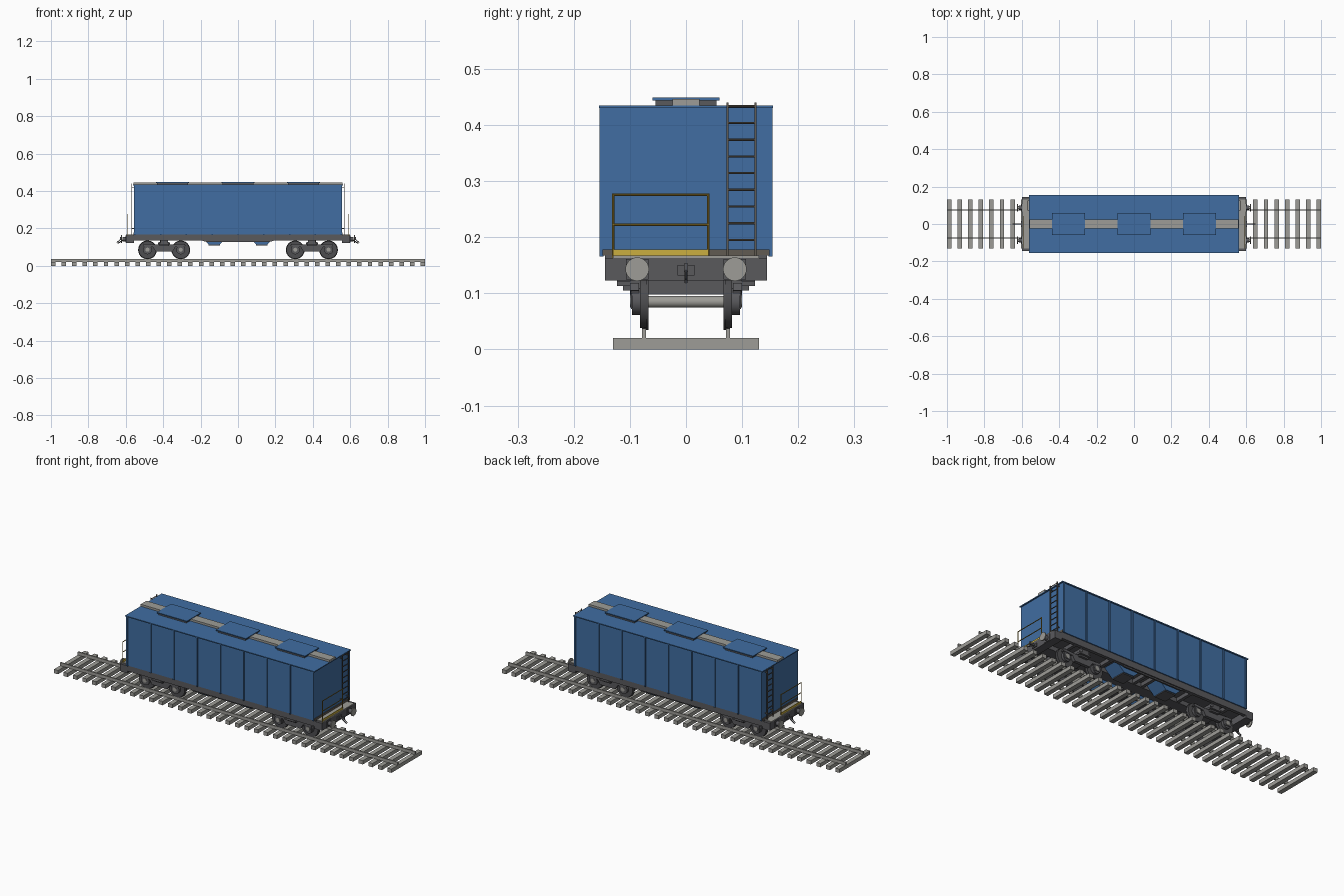
import bpy, bmesh, math
from mathutils import Matrix, Vector

if "Cube" in bpy.data.objects:
    bpy.data.objects.remove(bpy.data.objects["Cube"])


def material(name, rgb):
    m = bpy.data.materials.new(name)
    m.diffuse_color = (*rgb, 1)
    m.use_nodes = True
    m.node_tree.nodes["Principled BSDF"].inputs["Base Color"].default_value = m.diffuse_color
    return m


BLUE = material("wagon blue", (0.052, 0.155, 0.36))
DARK = material("dark frame grey", (0.10, 0.10, 0.108))
STEEL = material("pale grey", (0.34, 0.335, 0.31))
YELLOW = material("safety yellow", (0.60, 0.43, 0.05))
GOLD = material("rail ochre", (0.32, 0.21, 0.03))
WHEEL = material("wheel grey", (0.075, 0.075, 0.08))
BROWN = material("ladder brown grey", (0.12, 0.105, 0.085))
SIGNS = (-1, 1)


class Part:
    """Collects primitives into one named object."""

    def __init__(self, name, mat):
        self.name, self.mat, self.bm = name, mat, bmesh.new()

    def box(self, x0, x1, y0, y1, z0, z1):
        c = Matrix.Translation(((x0 + x1) / 2, (y0 + y1) / 2, (z0 + z1) / 2))
        s = Matrix.Diagonal((abs(x1 - x0), abs(y1 - y0), abs(z1 - z0), 1))
        bmesh.ops.create_cube(self.bm, size=1, matrix=c @ s)

    def rod(self, a, b, r, r2=None, n=8):
        a, b = Vector(a), Vector(b)
        d = b - a
        rot = d.to_track_quat('Z', 'Y').to_matrix().to_4x4()
        bmesh.ops.create_cone(self.bm, cap_ends=True, segments=n, radius1=r,
                              radius2=r if r2 is None else r2, depth=d.length,
                              matrix=Matrix.Translation((a + b) / 2) @ rot)

    def prism(self, profile, y0, y1):
        """Extrude an x-z outline along y."""
        rows = [[self.bm.verts.new((x, y, z)) for x, z in profile] for y in (y0, y1)]
        self.bm.faces.new(rows[0])
        self.bm.faces.new(rows[1][::-1])
        for i in range(len(profile)):
            j = (i + 1) % len(profile)
            self.bm.faces.new((rows[0][i], rows[1][i], rows[1][j], rows[0][j]))

    def done(self, smooth=False):
        bmesh.ops.recalc_face_normals(self.bm, faces=self.bm.faces)
        me = bpy.data.meshes.new(self.name)
        self.bm.to_mesh(me)
        self.bm.free()
        me.materials.append(self.mat)
        ob = bpy.data.objects.new(self.name, me)
        bpy.context.collection.objects.link(ob)
        if smooth:
            bpy.ops.object.select_all(action='DESELECT')
            ob.select_set(True)
            bpy.context.view_layer.objects.active = ob
            bpy.ops.object.shade_smooth_by_angle(angle=math.radians(35))


# Track: sleepers and two rails
p = Part("sleepers", STEEL)
for i in range(36):
    x = -0.988 + i * 1.976 / 35
    p.box(x - 0.012, x + 0.012, -0.13, 0.13, 0, 0.02)
p.done()
p = Part("rails", STEEL)
for s in SIGNS:
    p.box(-1, 1, s * 0.071, s * 0.078, 0.02, 0.037)
p.done()

# Box body with side ribs and roof
p = Part("body", BLUE)
p.box(-0.555, 0.555, -0.149, 0.149, 0.168, 0.431)
p.done()
p = Part("side_ribs", BLUE)
for i in range(9):
    x = -0.551 + i * 1.102 / 8
    for s in SIGNS:
        p.box(x - 0.004, x + 0.004, s * 0.147, s * 0.154, 0.166, 0.431)
p.done()
p = Part("roof", BLUE)
p.box(-0.561, 0.561, -0.155, 0.155, 0.43, 0.435)
p.done()

# Roof walkway and three loading hatches
p = Part("roof_walkway", STEEL)
p.box(-0.56, 0.56, -0.024, 0.024, 0.435, 0.446)
p.done()
p = Part("hatch_rims", DARK)
q = Part("hatch_covers", BLUE)
for x in (-0.35, 0, 0.35):
    p.box(x - 0.082, x + 0.082, -0.054, 0.054, 0.434, 0.444)
    q.box(x - 0.089, x + 0.089, -0.06, 0.06, 0.444, 0.449)
p.done()
q.done()

# Underframe: sills, cross members, end beams
p = Part("underframe", DARK)
p.box(-0.56, 0.56, -0.135, 0.135, 0.158, 0.167)
p.box(-0.56, 0.56, -0.03, 0.03, 0.135, 0.16)
for s in SIGNS:
    p.box(-0.56, 0.56, s * 0.127, s * 0.144, 0.135, 0.168)
    p.prism([(-0.2, 0.137), (-0.17, 0.128), (0.17, 0.128), (0.2, 0.137)], s * 0.13, s * 0.138)
    p.box(s * 0.555, s * 0.598, -0.144, 0.144, 0.123, 0.163)
for x in (-0.46, -0.395, -0.24, -0.025, 0.025, 0.24, 0.395, 0.46):
    p.box(x - 0.008, x + 0.008, -0.13, 0.13, 0.138, 0.16)
p.done()

# Discharge hoppers under the floor
p = Part("discharge_hoppers", BLUE)
q = Part("hopper_gates", DARK)
for c in (-0.127, 0.127):
    for s in SIGNS:
        p.prism([(c - 0.075, 0.158), (c - 0.03, 0.114), (c + 0.03, 0.114), (c + 0.075, 0.158)],
                s * 0.03, s * 0.115)
        q.box(c - 0.032, c + 0.032, s * 0.035, s * 0.11, 0.109, 0.114)
p.done()
q.done()

# End platforms and brown kick strips on the end walls
p = Part("end_platforms", STEEL)
q = Part("end_wall_strips", BROWN)
for s in SIGNS:
    p.box(s * 0.556, s * 0.598, -0.13, 0.13, 0.163, 0.167)
    q.box(s * 0.554, s * 0.558, -0.149, 0.149, 0.167, 0.178)
p.done()
q.done()

# End railings with toe boards
p = Part("end_railings", GOLD)
q = Part("toe_boards", YELLOW)
for s in SIGNS:
    x = s * 0.592
    for y in (-0.13, 0.04):
        p.rod((x, y, 0.163), (x, y, 0.278), 0.0022)
    for z in (0.222, 0.276):
        p.rod((x, -0.13, z), (x, 0.04, z), 0.0022)
    q.box(x - 0.002, x + 0.002, -0.129, 0.039, 0.166, 0.178)
p.done()
q.done()

# End ladders
p = Part("end_ladders", BROWN)
for s in SIGNS:
    x = s * 0.568
    for y in (0.074, 0.124):
        p.box(x - 0.002, x + 0.002, y - 0.002, y + 0.002, 0.165, 0.44)
        for z in (0.2, 0.42):
            p.box(s * 0.553, x, y - 0.002, y + 0.002, z - 0.002, z + 0.002)
    for i in range(9):
        z = 0.195 + 0.0298 * i
        p.rod((x, 0.074, z), (x, 0.124, z), 0.002)
p.done()

# Buffers: sleeves and round heads
p = Part("buffer_sleeves", DARK)
q = Part("buffer_heads", STEEL)
for s in SIGNS:
    for y in (-0.087, 0.087):
        p.box(s * 0.597, s * 0.601, y - 0.02, y + 0.02, 0.125, 0.161)
        p.rod((s * 0.6, y, 0.143), (s * 0.616, y, 0.143), 0.012, n=16)
        q.rod((s * 0.614, y, 0.143), (s * 0.622, y, 0.143), 0.008, n=16)
        q.rod((s * 0.621, y, 0.143), (s * 0.626, y, 0.143), 0.021, n=24)
p.done(True)
q.done(True)

# Draw hooks and hanging links
p = Part("couplers", DARK)
for s in SIGNS:
    p.box(s * 0.597, s * 0.603, -0.015, 0.015, 0.132, 0.15)
    p.box(s * 0.6, s * 0.63, -0.004, 0.004, 0.138, 0.147)
    p.box(s * 0.624, s * 0.63, -0.004, 0.004, 0.145, 0.153)
    p.rod((s * 0.605, 0, 0.143), (s * 0.643, 0, 0.12), 0.003)
    p.rod((s * 0.625, 0, 0.143), (s * 0.648, 0, 0.125), 0.002)
p.done()

# Bogies: wheelsets, side frames, axle boxes, springs
wheels, axles = Part("wheels", WHEEL), Part("axles", STEEL)
frames, boxes = Part("bogie_frames", DARK), Part("axle_boxes", DARK)
caps = Part("axle_caps", STEEL)
for c in (-0.395, 0.395):
    frames.box(c - 0.03, c + 0.03, -0.1, 0.1, 0.098, 0.126)
    frames.rod((c, 0, 0.12), (c, 0, 0.16), 0.022, n=16)
    for s in SIGNS:
        # cranked side frame with a deeper spring nest in the middle
        frames.prism([(c - 0.115, 0.105), (c - 0.06, 0.1), (c - 0.045, 0.076), (c + 0.045, 0.076),
                      (c + 0.06, 0.1), (c + 0.115, 0.105), (c + 0.11, 0.118), (c + 0.03, 0.113),
                      (c - 0.03, 0.113), (c - 0.11, 0.118)], s * 0.084, s * 0.1)
        frames.box(c - 0.025, c + 0.025, s * 0.095, s * 0.112, 0.105, 0.116)
        frames.box(c - 0.032, c + 0.032, s * 0.095, s * 0.123, 0.113, 0.121)
        frames.box(c - 0.02, c + 0.02, s * 0.1, s * 0.123, 0.12, 0.14)
    for x in (c - 0.089, c + 0.089):
        axles.rod((x, -0.07, 0.085), (x, 0.07, 0.085), 0.0105, n=16)
        for s in SIGNS:
            wheels.rod((x, s * 0.067, 0.085), (x, s * 0.071, 0.085), 0.05, n=28)
            wheels.rod((x, s * 0.0705, 0.085), (x, s * 0.082, 0.085), 0.048, 0.047, n=28)
            boxes.rod((x, s * 0.081, 0.085), (x, s * 0.096, 0.085), 0.024, n=16)
            boxes.box(x - 0.018, x + 0.018, s * 0.084, s * 0.098, 0.072, 0.108)
            caps.rod((x, s * 0.095, 0.086), (x, s * 0.1, 0.086), 0.011, n=16)
for part in (wheels, axles, boxes, caps):
    part.done(True)
frames.done()
